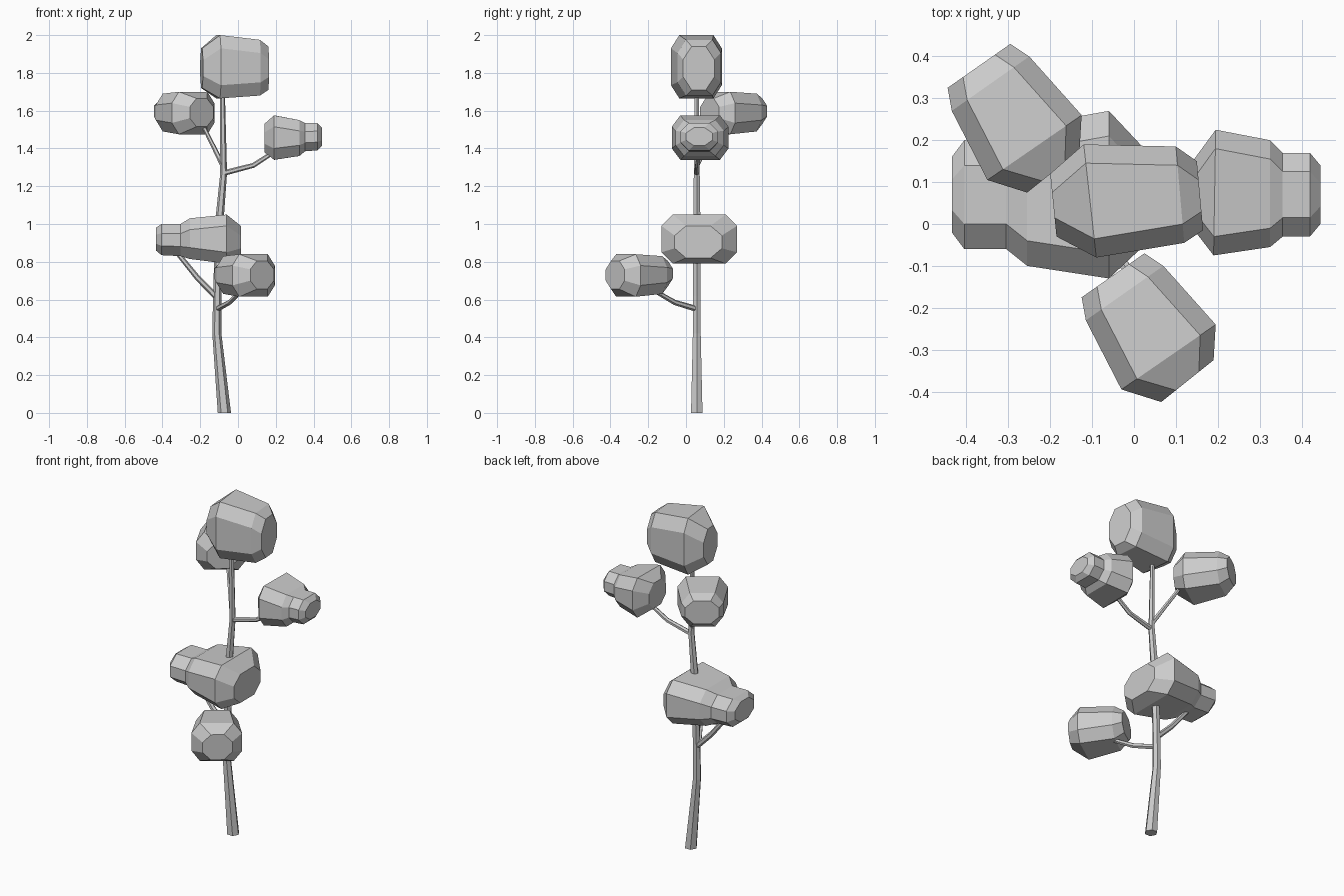
import bpy, bmesh
from math import cos, sin, pi
from mathutils import Vector


def loft(name, rings):
    """Skin a list of equal-length point rings and cap both ends."""
    bm = bmesh.new()
    loops = [[bm.verts.new(p) for p in ring] for ring in rings]
    n = len(loops[0])
    for a, b in zip(loops, loops[1:]):
        for i in range(n):
            j = (i + 1) % n
            bm.faces.new((a[i], a[j], b[j], b[i]))
    bm.faces.new(loops[0])
    bm.faces.new(loops[-1])
    bmesh.ops.recalc_face_normals(bm, faces=bm.faces)
    mesh = bpy.data.meshes.new(name)
    bm.to_mesh(mesh)
    bm.free()
    obj = bpy.data.objects.new(name, mesh)
    bpy.context.collection.objects.link(obj)
    return obj


def octagon(x1, y1, x2, y2, lo, hi, cut_w, cut_z):
    """Upright chamfered rectangle between two plan points."""
    a, b = Vector((x1, y1)), Vector((x2, y2))
    w = (b - a).normalized() * min(cut_w, (b - a).length * 0.3)
    c = min(cut_z, (hi - lo) * 0.3)
    plan = [(a, lo + c), (a + w, lo), (b - w, lo), (b, lo + c),
            (b, hi - c), (b - w, hi), (a + w, hi), (a, hi - c)]
    return [(p.x, p.y, z) for p, z in plan]


def foliage(name, sections, cut_w=0.045, cut_z=0.06, shift=(0, 0, 0)):
    rings = [octagon(*s, cut_w, cut_z) for s in sections]
    s = Vector(shift)
    return loft(name, [[Vector(p) + s for p in r] for r in rings])


def tube(name, path, upright=False):
    """Six-sided tapering tube; path points are x, y, z, radius."""
    pts = [Vector(p[:3]) for p in path]
    rings = []
    for i, p in enumerate(pts):
        d = pts[min(i + 1, len(pts) - 1)] - pts[max(i - 1, 0)]
        up = Vector((0, 0, 1))
        q = up.rotation_difference(up if upright else d)
        r = path[i][3]
        rings.append([p + q @ Vector((r * cos(k * pi / 3), r * sin(k * pi / 3), 0))
                      for k in range(6)])
    return loft(name, rings)


# Trunk
tube("trunk", [(-0.072, 0.057, 0, 0.035), (-0.112, 0.057, 0.42, 0.024),
               (-0.110, 0.057, 0.62, 0.022), (-0.098, 0.057, 1.02, 0.022),
               (-0.076, 0.057, 1.27, 0.018), (-0.082, 0.057, 1.72, 0.012)], True)

# Branches
tube("branch_low_left", [(-0.11, 0.057, 0.61, 0.016), (-0.21, 0.06, 0.71, 0.015),
                         (-0.34, 0.07, 0.87, 0.012)])
tube("branch_low_front", [(-0.11, 0.057, 0.55, 0.016), (-0.045, -0.06, 0.585, 0.014),
                          (0.03, -0.19, 0.66, 0.011)])
tube("branch_high_back", [(-0.08, 0.057, 1.31, 0.014), (-0.125, 0.105, 1.40, 0.012),
                          (-0.19, 0.175, 1.53, 0.01)])
tube("branch_high_right", [(-0.075, 0.057, 1.27, 0.015), (0.08, 0.06, 1.31, 0.013),
                           (0.22, 0.07, 1.40, 0.011)])

# Crown
foliage("foliage_top", [(-0.2, 0.12, -0.185, -0.03, 1.72, 1.93),
                        (-0.12, 0.19, -0.09, -0.08, 1.665, 2.0),
                        (0.10, 0.185, 0.12, -0.045, 1.68, 1.975),
                        (0.15, 0.15, 0.165, -0.015, 1.71, 1.94)], 0.045, 0.07)

# Two matching slanted clumps
slanted = [(-0.445, 0.325, -0.295, 0.43, 1.53, 1.665),
           (-0.435, 0.27, -0.25, 0.40, 1.49, 1.69),
           (-0.35, 0.105, -0.125, 0.26, 1.475, 1.70),
           (-0.255, 0.075, -0.13, 0.175, 1.515, 1.665)]
foliage("foliage_high_back", slanted)
foliage("foliage_low_front", slanted, shift=(0.32, -0.5, -0.86))

# Stepped clumps with a smaller outer lobe
foliage("foliage_high_right", [(0.14, 0.15, 0.14, -0.01, 1.38, 1.53),
                               (0.195, 0.225, 0.19, -0.075, 1.34, 1.575),
                               (0.325, 0.20, 0.325, -0.055, 1.36, 1.55),
                               (0.355, 0.17, 0.355, -0.03, 1.385, 1.535),
                               (0.42, 0.17, 0.42, -0.03, 1.39, 1.535),
                               (0.445, 0.14, 0.445, 0.0, 1.415, 1.51)])
foliage("foliage_low_left", [(-0.435, 0.16, -0.435, -0.02, 0.86, 0.98),
                             (-0.405, 0.20, -0.405, -0.06, 0.835, 1.0),
                             (-0.305, 0.20, -0.305, -0.06, 0.83, 1.0),
                             (-0.255, 0.235, -0.255, -0.10, 0.815, 1.03),
                             (-0.06, 0.27, -0.06, -0.13, 0.79, 1.05),
                             (0.015, 0.19, 0.015, -0.06, 0.82, 0.99)], 0.06, 0.06)
